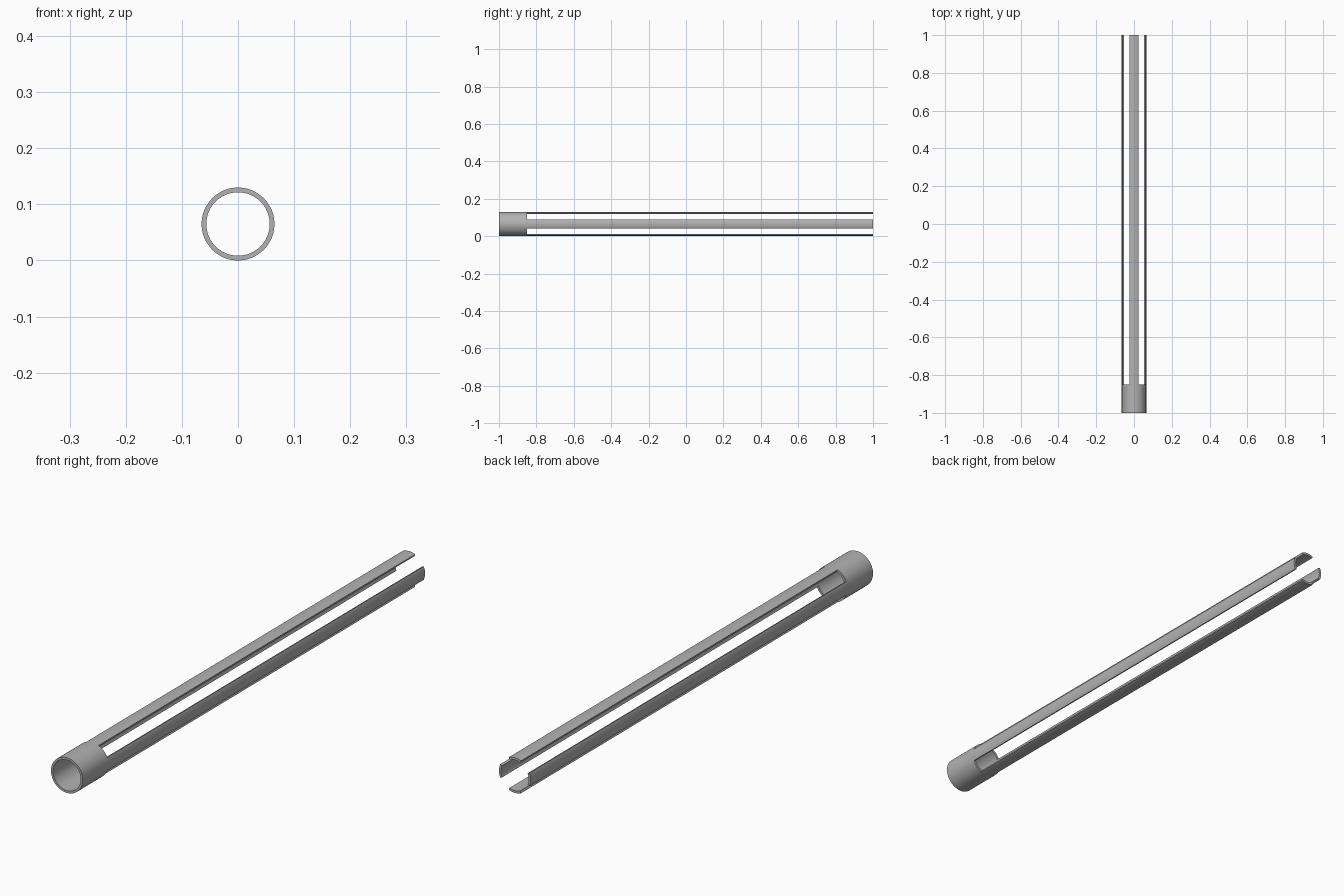
import bpy, bmesh, math

if "Cube" in bpy.data.objects:
    bpy.data.objects.remove(bpy.data.objects["Cube"])

N = 48                      # sides of the tube
R_OUT, R_IN, CZ = 0.065, 0.0565, 0.065
Y_FRONT, Y_SLOT, Y_BACK = -1.0, -0.85, 1.0

grey = bpy.data.materials.new("plain grey")
grey.diffuse_color = (0.45, 0.45, 0.45, 1)
grey.use_nodes = True
grey.node_tree.nodes["Principled BSDF"].inputs["Base Color"].default_value = grey.diffuse_color

bm = bmesh.new()


def pt(r, i, y):
    a = 2 * math.pi * i / N
    return (r * math.cos(a), y, CZ + r * math.sin(a))


def quad(*pts):
    bm.faces.new([bm.verts.new(p) for p in pts])


def is_prong(i):
    # four prongs of 45 degrees each, centred on right, top, left and bottom
    return (i + N // 16) % (N // 4) < N // 8


def skin(i, y0, y1):
    for r in (R_OUT, R_IN):
        quad(pt(r, i, y0), pt(r, i + 1, y0), pt(r, i + 1, y1), pt(r, i, y1))


def cap(i, y):
    quad(pt(R_IN, i, y), pt(R_OUT, i, y), pt(R_OUT, i + 1, y), pt(R_IN, i + 1, y))


for i in range(N):
    # closed collar at the front
    skin(i, Y_FRONT, Y_SLOT)
    cap(i, Y_FRONT)
    # long prongs behind it, open slots between them
    if is_prong(i):
        skin(i, Y_SLOT, Y_BACK)
        cap(i, Y_BACK)
    else:
        cap(i, Y_SLOT)
    # slot side walls
    if is_prong(i) != is_prong(i - 1):
        quad(pt(R_IN, i, Y_SLOT), pt(R_OUT, i, Y_SLOT),
             pt(R_OUT, i, Y_BACK), pt(R_IN, i, Y_BACK))

bmesh.ops.remove_doubles(bm, verts=bm.verts, dist=1e-5)
bmesh.ops.recalc_face_normals(bm, faces=bm.faces)

mesh = bpy.data.meshes.new("slotted_tube")
bm.to_mesh(mesh)
bm.free()
mesh.materials.append(grey)
obj = bpy.data.objects.new("slotted_tube", mesh)
bpy.context.collection.objects.link(obj)
